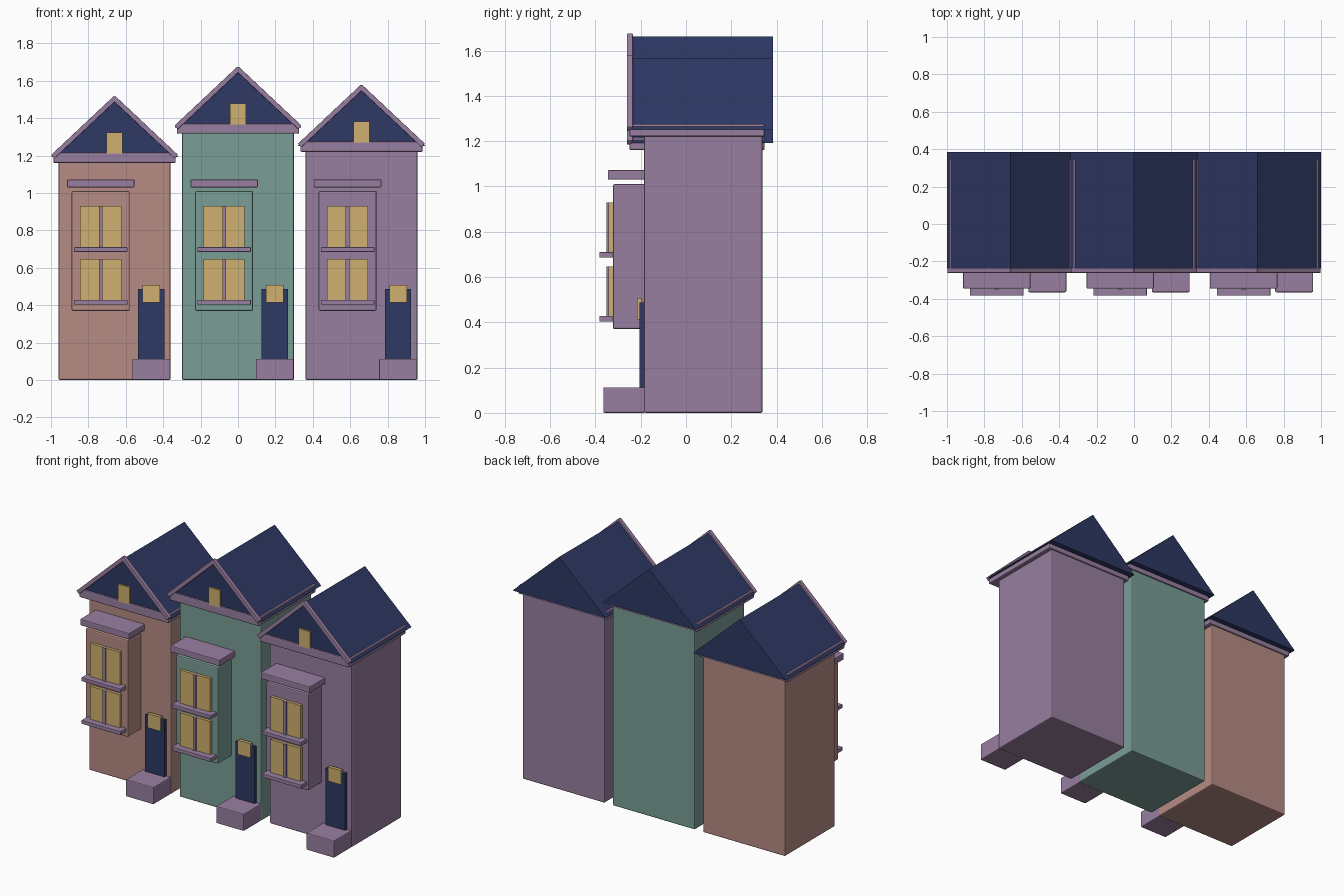
import bpy
import bmesh
import math
from mathutils import Matrix, Vector

if "Cube" in bpy.data.objects:
    bpy.data.objects.remove(bpy.data.objects["Cube"], do_unlink=True)


def material(name, rgb):
    """Flat material from an sRGB colour, stored as linear values."""
    lin = [((c / 255 + 0.055) / 1.055) ** 2.4 for c in rgb] + [1.0]
    mat = bpy.data.materials.new(name)
    mat.use_nodes = True
    mat.diffuse_color = lin
    mat.node_tree.nodes["Principled BSDF"].inputs["Base Color"].default_value = lin
    return mat


TERRACOTTA = material("terracotta", (182, 139, 132))
GREEN = material("sage green", (122, 157, 150))
PURPLE = material("dusty purple", (153, 127, 161))
NAVY = material("navy", (46, 56, 100))
GOLD = material("window gold", (207, 176, 112))


def finish(name, bm, mat, bevel=0.0):
    bmesh.ops.recalc_face_normals(bm, faces=bm.faces)
    mesh = bpy.data.meshes.new(name)
    bm.to_mesh(mesh)
    bm.free()
    mesh.materials.append(mat)
    obj = bpy.data.objects.new(name, mesh)
    bpy.context.collection.objects.link(obj)
    if bevel:
        mod = obj.modifiers.new("soft_edges", "BEVEL")
        mod.width = bevel
        mod.segments = 2
    return obj


def box(name, x, y, z, mat, bevel=0.0):
    """Box from (min, max) ranges."""
    bm = bmesh.new()
    size = [b - a for a, b in (x, y, z)]
    mid = [(a + b) / 2 for a, b in (x, y, z)]
    bmesh.ops.create_cube(bm, size=1.0, matrix=Matrix.Translation(mid) @ Matrix.Diagonal((*size, 1)))
    return finish(name, bm, mat, bevel)


def roof_prism(name, cx, half, base, rise, y, mat):
    """Solid gable roof running along y."""
    bm = bmesh.new()
    profile = ((-half, base), (half, base), (0, base + rise))
    face = bm.faces.new([bm.verts.new((cx + px, y[0], pz)) for px, pz in profile])
    new = bmesh.ops.extrude_face_region(bm, geom=[face])["geom"]
    moved = [v for v in new if isinstance(v, bmesh.types.BMVert)]
    bmesh.ops.translate(bm, verts=moved, vec=(0, y[1] - y[0], 0))
    return finish(name, bm, mat)


def rake(name, cx, side, base, rise, mat):
    """Sloping board along one edge of the front gable."""
    eave, peak = Vector((side * 0.325, 0, base + 0.007)), Vector((0, 0, base + rise))
    run = peak - eave
    mid = (eave + peak) / 2
    bm = bmesh.new()
    bmesh.ops.create_cube(
        bm, size=1.0,
        matrix=Matrix.Translation((cx + mid.x, -0.248, mid.z))
        @ Matrix.Rotation(-math.atan2(run.z, run.x), 4, "Y")
        @ Matrix.Diagonal((run.length + 0.015, 0.026, 0.026, 1)))
    return finish(name, bm, mat, 0.003)


def house(label, cx, lift, wall):
    def part(name, x, y, z, mat, bevel=0.0):
        box(f"{label}_{name}", (cx + x[0], cx + x[1]), y, z, mat, bevel)

    # Walls and the trim band below the roof
    top = 1.16 + lift
    part("walls", (-0.3, 0.3), (-0.185, 0.338), (0, top + 0.01), wall, 0.008)
    part("eave_trim", (-0.327, 0.327), (-0.25, 0.347), (top, top + 0.055), PURPLE, 0.007)

    # Roof, gable boards and attic window
    base, rise = top + 0.032, 0.312
    roof_prism(f"{label}_roof", cx, 0.34, base, rise, (-0.238, 0.384), NAVY)
    for side, word in ((1, "left"), (-1, "right")):
        rake(f"{label}_{word}_gable_board", cx, side, base, rise, PURPLE)
    part("attic_window", (-0.042, 0.042), (-0.25, -0.23), (top + 0.05, top + 0.162), GOLD)

    # Bay window with its cap
    mid = -0.074
    part("bay", (mid - 0.155, mid + 0.155), (-0.323, -0.17), (0.37, 1.01), wall, 0.008)
    part("bay_cap", (mid - 0.18, mid + 0.18), (-0.345, -0.17), (1.03, 1.072), PURPLE, 0.005)

    # Two rows of panes, each with a centre bar and a sill
    for row, low in (("lower", 0.425), ("upper", 0.707)):
        high = low + 0.222
        for side, word in ((1, "left"), (-1, "right")):
            edges = sorted((mid + side * 0.01, mid + side * 0.11))
            part(f"{row}_{word}_pane", edges, (-0.342, -0.315), (low, high), GOLD)
        part(f"{row}_window_bar", (mid - 0.01, mid + 0.01), (-0.352, -0.315), (low, high), PURPLE)
        part(f"{row}_sill", (mid - 0.143, mid + 0.143), (-0.383, -0.315), (low - 0.022, low + 0.003), PURPLE, 0.003)

    # Door, its window and the front step
    part("door", (0.125, 0.266), (-0.205, -0.18), (0.11, 0.487), NAVY)
    part("door_window", (0.15, 0.244), (-0.217, -0.195), (0.413, 0.507), GOLD)
    part("step", (0.095, 0.298), (-0.365, -0.18), (0, 0.113), PURPLE, 0.006)


house("right_house", -0.66, 0.0, TERRACOTTA)
house("middle_house", 0.0, 0.157, GREEN)
house("left_house", 0.66, 0.06, PURPLE)
